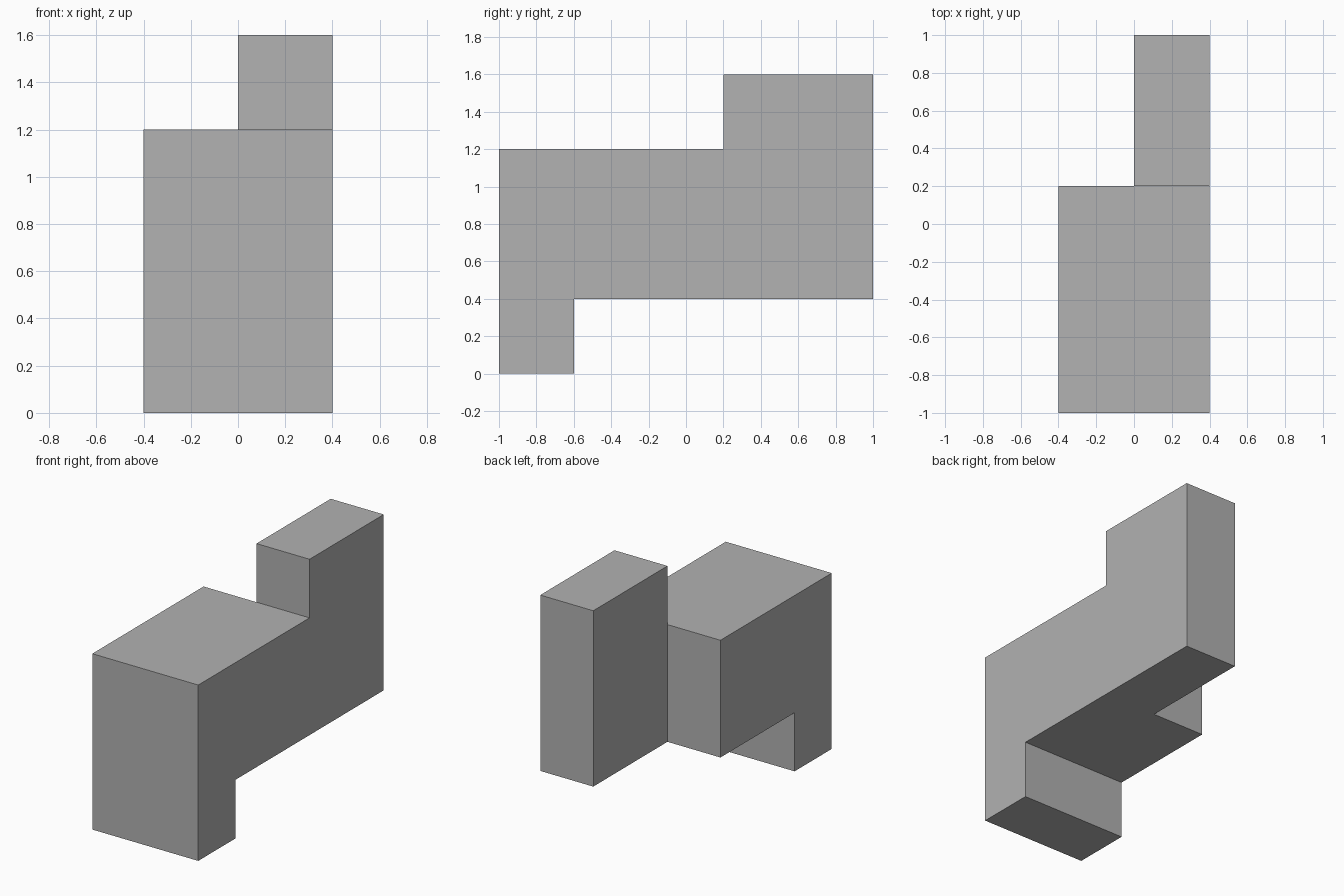
import bpy
import bmesh
from mathutils import Vector, Matrix

default = bpy.data.objects.get("Cube")
if default:
    bpy.data.objects.remove(default, do_unlink=True)

# Single plain grey
grey = bpy.data.materials.new("plain_grey")
grey.use_nodes = True
colour = (0.445, 0.445, 0.445, 1.0)
grey.diffuse_color = colour
grey.node_tree.nodes["Principled BSDF"].inputs["Base Color"].default_value = colour


def cut(bm, point, normal):
    """Split every face along a plane."""
    bmesh.ops.bisect_plane(bm, geom=bm.verts[:] + bm.edges[:] + bm.faces[:],
                           plane_co=point, plane_no=normal)


def pull(bm, rule, offset):
    """Extrude the faces that satisfy the rule by the offset."""
    bm.normal_update()
    faces = [f for f in bm.faces if rule(f.calc_center_median(), f.normal)]
    result = bmesh.ops.extrude_face_region(bm, geom=faces)
    verts = [g for g in result["geom"] if isinstance(g, bmesh.types.BMVert)]
    bmesh.ops.translate(bm, verts=verts, vec=Vector(offset))
    leftovers = [f for f in faces if f.is_valid]
    if leftovers:
        bmesh.ops.delete(bm, geom=leftovers, context="FACES_ONLY")


bm = bmesh.new()

# Main body block, split where the other parts grow from it
bmesh.ops.create_cube(bm, size=1, matrix=Matrix.Translation((0, -0.4, 0.8))
                      @ Matrix.Diagonal((0.8, 1.2, 0.8, 1)))
cut(bm, (0, 0, 0), (1, 0, 0))
cut(bm, (0, -0.6, 0), (0, 1, 0))

# Front foot, across the full width
pull(bm, lambda c, n: n.z < -0.9 and c.y < -0.6, (0, 0, -0.4))
# Rear arm on the left half
pull(bm, lambda c, n: n.y > 0.9 and c.x > 0 and c.z > 0.4, (0, 0.8, 0))
# Raised top of the rear arm
pull(bm, lambda c, n: n.z > 0.9 and c.y > 0.2, (0, 0, 0.4))

# Merge coplanar faces
bmesh.ops.dissolve_limit(bm, angle_limit=0.01, verts=bm.verts[:], edges=bm.edges[:])
bmesh.ops.recalc_face_normals(bm, faces=bm.faces[:])

mesh = bpy.data.meshes.new("stepped_block")
bm.to_mesh(mesh)
bm.free()
mesh.materials.append(grey)
bpy.context.collection.objects.link(bpy.data.objects.new("stepped_block", mesh))
